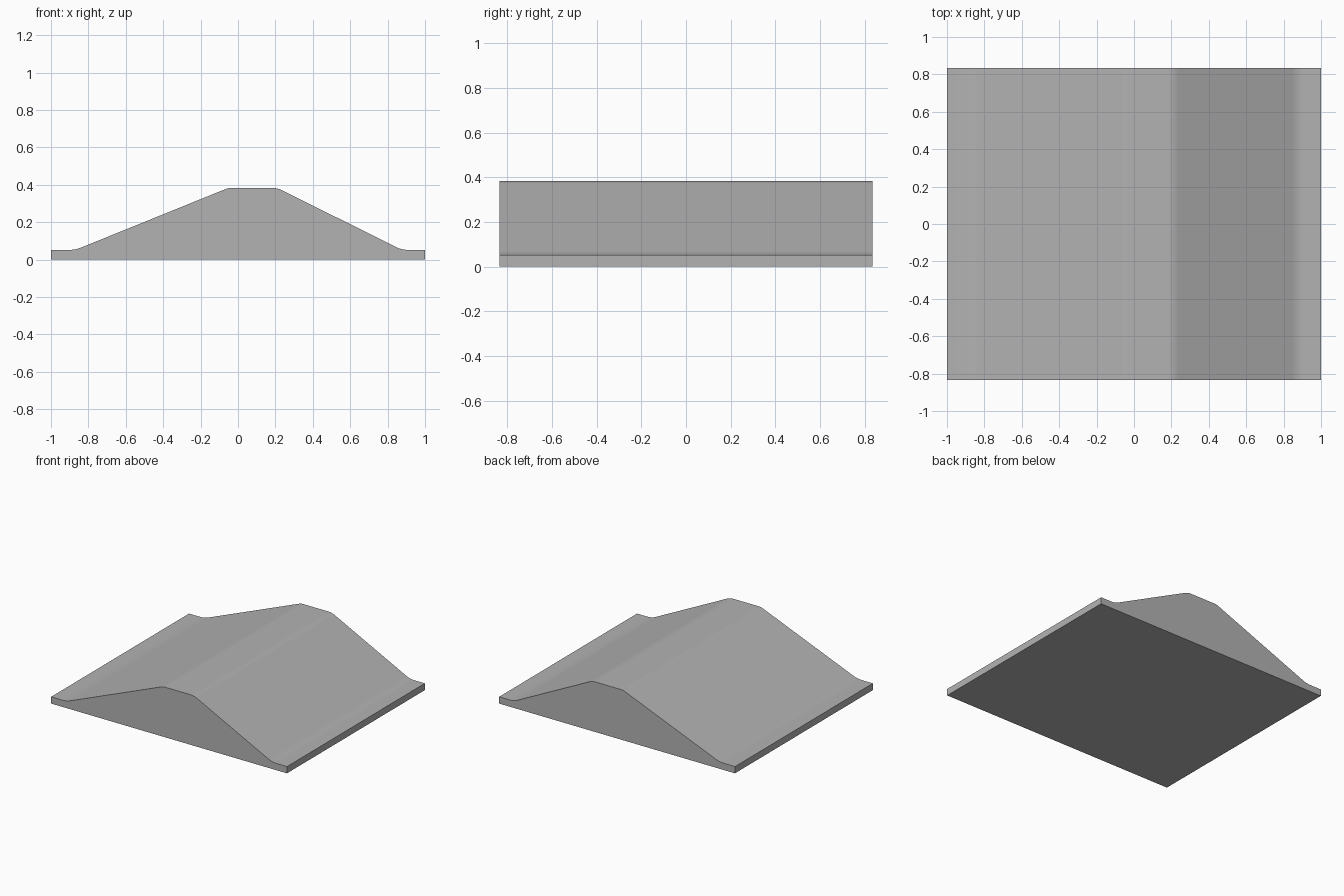
import bpy
import bmesh
import math
from mathutils import Vector

cube = bpy.data.objects.get("Cube")
if cube:
    bpy.data.objects.remove(cube, do_unlink=True)

HALF_DEPTH = 0.835
BASE_Z, CREST_Z = 0.052, 0.384


def make_material(name, color):
    mat = bpy.data.materials.new(name)
    mat.use_nodes = True
    mat.diffuse_color = color
    mat.node_tree.nodes["Principled BSDF"].inputs["Base Color"].default_value = color
    return mat


def rounded(before, corner, after, size, steps=4):
    """Soften one profile corner with a short curve."""
    start = corner + (before - corner).normalized() * size
    end = corner + (after - corner).normalized() * size
    return [start.lerp(corner, i / steps).lerp(corner.lerp(end, i / steps), i / steps)
            for i in range(steps + 1)]


# Hump cross-section: thin lips, two slopes and a flat crest
corners = [Vector(p) for p in [(-1, BASE_Z), (-0.87, BASE_Z), (-0.05, CREST_Z),
                               (0.21, CREST_Z), (0.875, BASE_Z), (1, BASE_Z)]]
sizes = [0.035, 0.015, 0.03, 0.035]
profile = [Vector((-1, 0)), corners[0]]
for i, size in enumerate(sizes, 1):
    profile += rounded(corners[i - 1], corners[i], corners[i + 1], size)
profile += [corners[-1], Vector((1, 0))]

# Extrude the section along the depth
bm = bmesh.new()
front = bm.faces.new([bm.verts.new((p.x, -HALF_DEPTH, p.y)) for p in profile])
result = bmesh.ops.extrude_face_region(bm, geom=[front], use_keep_orig=True)
moved = [g for g in result["geom"] if isinstance(g, bmesh.types.BMVert)]
bmesh.ops.translate(bm, verts=moved, vec=(0, 2 * HALF_DEPTH, 0))
bmesh.ops.recalc_face_normals(bm, faces=bm.faces)
mesh = bpy.data.meshes.new("ramp_hump")
bm.to_mesh(mesh)
bm.free()

ramp = bpy.data.objects.new("ramp_hump", mesh)
bpy.context.collection.objects.link(ramp)
mesh.materials.append(make_material("plain grey", (0.45, 0.45, 0.45, 1)))

# Smooth over the bends, crisp at the outer edges
bpy.ops.object.select_all(action="DESELECT")
ramp.select_set(True)
bpy.context.view_layer.objects.active = ramp
bpy.ops.object.shade_smooth_by_angle(angle=math.radians(30))
weighted = ramp.modifiers.new("weighted_normals", "WEIGHTED_NORMAL")
weighted.keep_sharp = True
